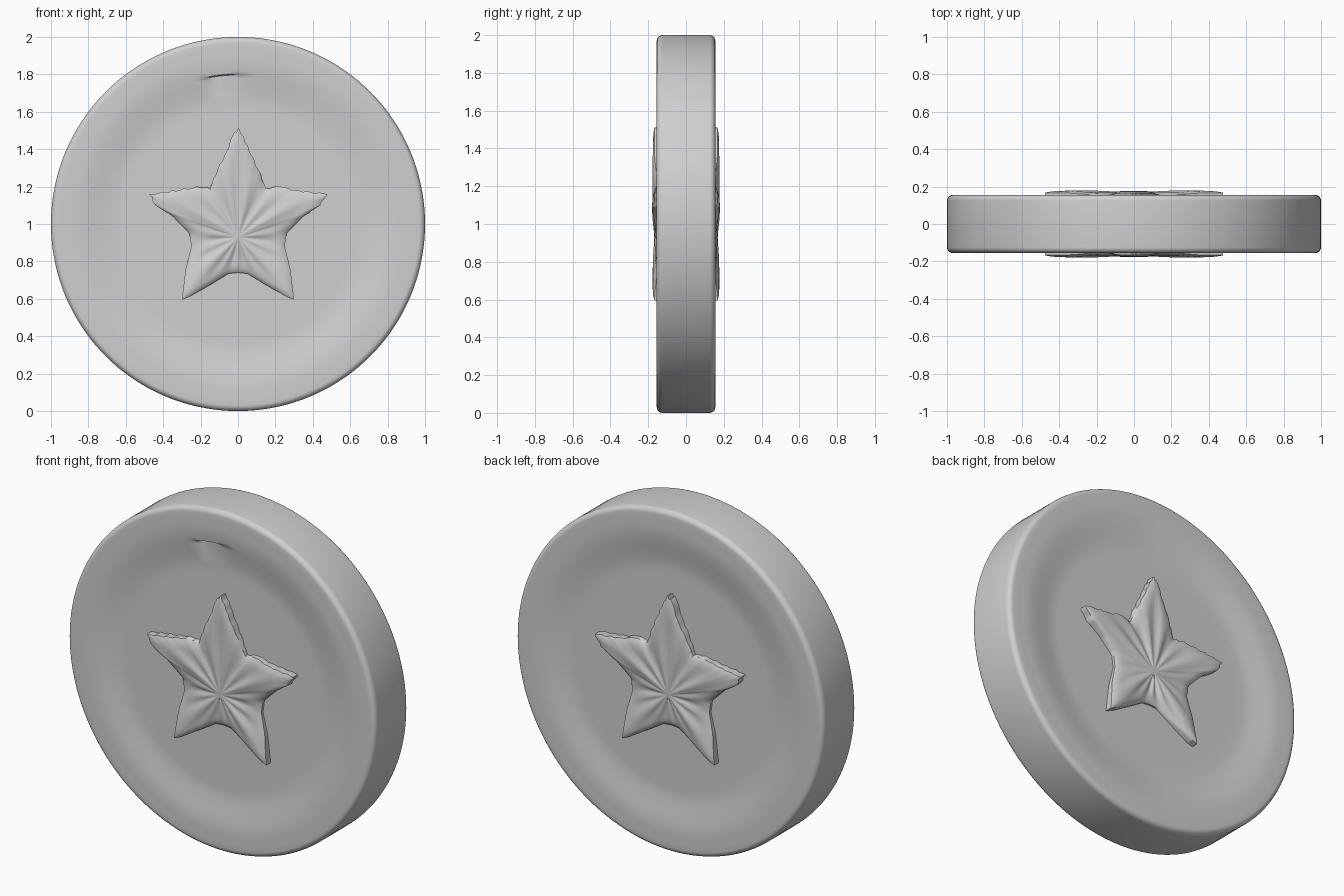
import bpy, bmesh, math
from mathutils import Vector

cube = bpy.data.objects.get("Cube")
if cube:
    bpy.data.objects.remove(cube, do_unlink=True)

grey = bpy.data.materials.new("plain grey")
grey.use_nodes = True
colour = (0.63, 0.63, 0.63, 1)
grey.diffuse_color = colour
grey.node_tree.nodes["Principled BSDF"].inputs["Base Color"].default_value = colour


def finish(name, bm, angle):
    bmesh.ops.recalc_face_normals(bm, faces=bm.faces)
    mesh = bpy.data.meshes.new(name)
    bm.to_mesh(mesh)
    bm.free()
    mesh.materials.append(grey)
    obj = bpy.data.objects.new(name, mesh)
    bpy.context.collection.objects.link(obj)
    bpy.ops.object.select_all(action='DESELECT')
    obj.select_set(True)
    bpy.context.view_layer.objects.active = obj
    bpy.ops.object.shade_smooth_by_angle(angle=math.radians(angle))
    return obj


def ease(t):
    t = min(1, max(0, t))
    return t * t * (3 - 2 * t)


# Disc: rounded rim with a shallow dished recess on both faces
CENTRE, HALF, FLOOR, CORNER, STEPS = 1.0, 0.155, 0.125, 0.03, 144


def face_depth(r):
    return FLOOR + (HALF - FLOOR) * ease((r - 0.64) / 0.25)


radii = [0.3, 0.6] + [0.64 + 0.02 * i for i in range(8)]
radii += [0.797, 0.803] + [0.82 + 0.02 * i for i in range(7)]
profile = [(r, face_depth(r)) for r in radii]
for i in range(7):
    a = math.radians(90 - 15 * i)
    profile.append((1 - CORNER + CORNER * math.cos(a),
                    HALF - CORNER + CORNER * math.sin(a)))
profile = [(r, -y) for r, y in profile] + [(r, y) for r, y in reversed(profile)]

bm = bmesh.new()
rings = []
for r, y in profile:
    ring = []
    for i in range(STEPS):
        a = 2 * math.pi * i / STEPS
        depth = y
        # Small step at the top of the front recess, deeper on one side
        if y < 0 and 0.68 < r < 0.8:
            turn = math.degrees(a)
            along = ease((turn - 83) / 17) * ease((104 - turn) / 4)
            depth += 0.02 * along * (r - 0.68) / 0.12
        ring.append(bm.verts.new((r * math.cos(a), depth, CENTRE + r * math.sin(a))))
    rings.append(ring)
for lower, upper in zip(rings, rings[1:]):
    for i in range(STEPS):
        j = (i + 1) % STEPS
        bm.faces.new((lower[i], lower[j], upper[j], upper[i]))
bm.faces.new(rings[0])
bm.faces.new(rings[-1])
finish("disc", bm, 50)

# Star outline: right half from the top tip round to the bottom notch
half = [(0, 1.51), (0.03, 1.47), (0.06, 1.39), (0.11, 1.29), (0.15, 1.19),
        (0.22, 1.2), (0.31, 1.18), (0.39, 1.17), (0.475, 1.16), (0.44, 1.1),
        (0.35, 1.04), (0.26, 0.95), (0.25, 0.88), (0.28, 0.76), (0.3, 0.595),
        (0.26, 0.61), (0.14, 0.68), (0.05, 0.735), (0, 0.74)]
corners = [Vector(p) for p in half] + [Vector((-x, z)) for x, z in half[-2:0:-1]]
hub = Vector((0, 0.93))
outline = []
for k, p in enumerate(corners):
    q = corners[(k + 1) % len(corners)]
    for n in range(4):
        edge = p.lerp(q, n / 4) - hub
        wobble = 0.016 * math.sin(k * 2.3 + n * 1.9) if n and edge.y > 0.1 else 0
        outline.append(edge * (1 + wobble))


# Star: ridged arms with shallow folds meeting at the hub
def build_star(name, side):
    bm = bmesh.new()
    middle = bm.verts.new((0, side * 0.168, hub.y))
    fractions = [0.12, 0.25, 0.4, 0.55, 0.7, 0.8, 0.88, 0.94, 0.98, 1.0]
    rings = []
    for s in fractions:
        ring = []
        for edge in outline:
            reach = ease((edge.length - 0.17) / 0.3)
            angle = math.atan2(edge.y, edge.x)
            fold = 0.005 * math.sin(angle * 15) * math.sin(math.pi * s) ** 2
            height = 0.168 + 0.011 * reach * s - 0.022 * (1 - reach) * s + fold
            height -= 0.012 * max(0, (s - 0.75) / 0.25) ** 3
            ring.append(bm.verts.new((edge.x * s, side * height, hub.y + edge.y * s)))
        rings.append(ring)
    # Wall sinking just below the recess floor
    rings.append([bm.verts.new((e.x, side * 0.115, hub.y + e.y)) for e in outline])
    count = len(outline)
    for i in range(count):
        j = (i + 1) % count
        bm.faces.new((middle, rings[0][i], rings[0][j]))
        for inner, outer in zip(rings, rings[1:]):
            bm.faces.new((inner[i], outer[i], outer[j], inner[j]))
    bm.faces.new(rings[-1])
    finish(name, bm, 50)


build_star("front_star", -1)
build_star("back_star", 1)
